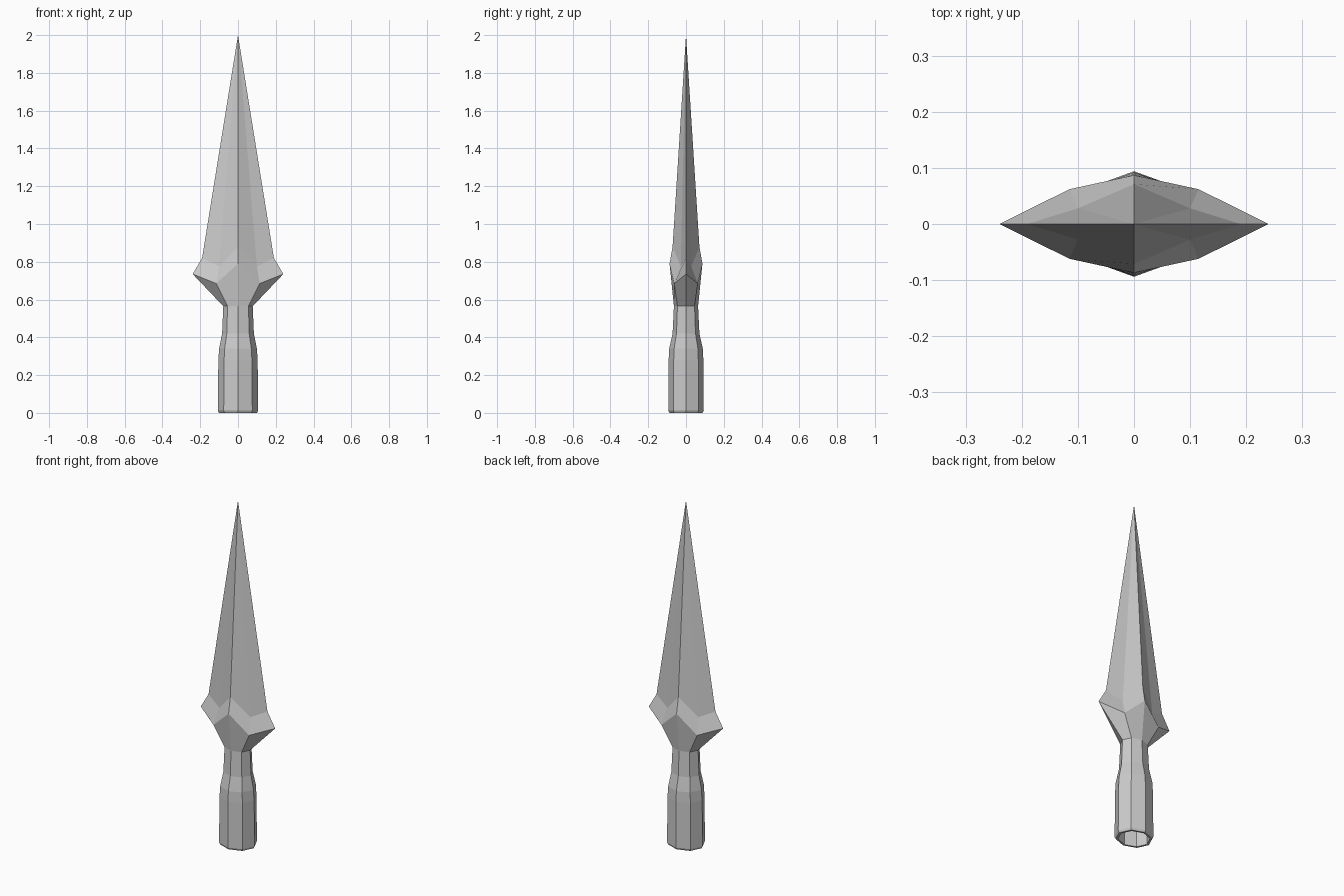
import bpy, bmesh
from math import cos, sin, pi

if "Cube" in bpy.data.objects:
    bpy.data.objects.remove(bpy.data.objects["Cube"])

SIDES = 8


def octagon(z, rx, ry):
    return [(rx * cos(2 * pi * i / SIDES), ry * sin(2 * pi * i / SIDES), z)
            for i in range(SIDES)]


def star(side, diag, front):
    """Eight-point ring mirrored from one quarter: side, diagonal and front points."""
    (a, za), (bx, by, zb), (c, zc) = side, diag, front
    return [(a, 0, za), (bx, by, zb), (0, c, zc), (-bx, by, zb),
            (-a, 0, za), (-bx, -by, zb), (0, -c, zc), (bx, -by, zb)]


def loft(name, rings, tip=None, cap_end=False):
    bm = bmesh.new()
    loops = [[bm.verts.new(p) for p in ring] for ring in rings]
    for lo, hi in zip(loops, loops[1:]):
        for i in range(SIDES):
            j = (i + 1) % SIDES
            bm.faces.new((lo[i], lo[j], hi[j], hi[i]))
    if tip:
        t = bm.verts.new(tip)
        last = loops[-1]
        for i in range(SIDES):
            bm.faces.new((last[i], last[(i + 1) % SIDES], t))
    if cap_end:
        bm.faces.new(loops[0])
    me = bpy.data.meshes.new(name)
    bm.to_mesh(me)
    bm.free()
    ob = bpy.data.objects.new(name, me)
    bpy.context.collection.objects.link(ob)
    return ob


# Hollow socket: from the blind end of the hole, out over the rim, up to the neck
neck = octagon(0.565, 0.078, 0.064)
loft("socket", [
    octagon(0.34, 0.078, 0.068),
    octagon(0.02, 0.088, 0.077),
    octagon(0.0, 0.088, 0.077),
    octagon(0.0, 0.101, 0.088),
    octagon(0.012, 0.107, 0.094),
    octagon(0.28, 0.104, 0.092),
    octagon(0.34, 0.100, 0.089),
    octagon(0.42, 0.084, 0.071),
    neck,
], cap_end=True)

# Blade: flared shoulder, winged collar, then hollow-ground faces to the tip
loft("blade", [
    neck,
    star((0.24, 0.735), (0.115, 0.062, 0.685), (0.087, 0.79)),
    star((0.19, 0.82), (0.10, 0.028, 0.775), (0.071, 0.88)),
], tip=(0, 0, 2.0))
